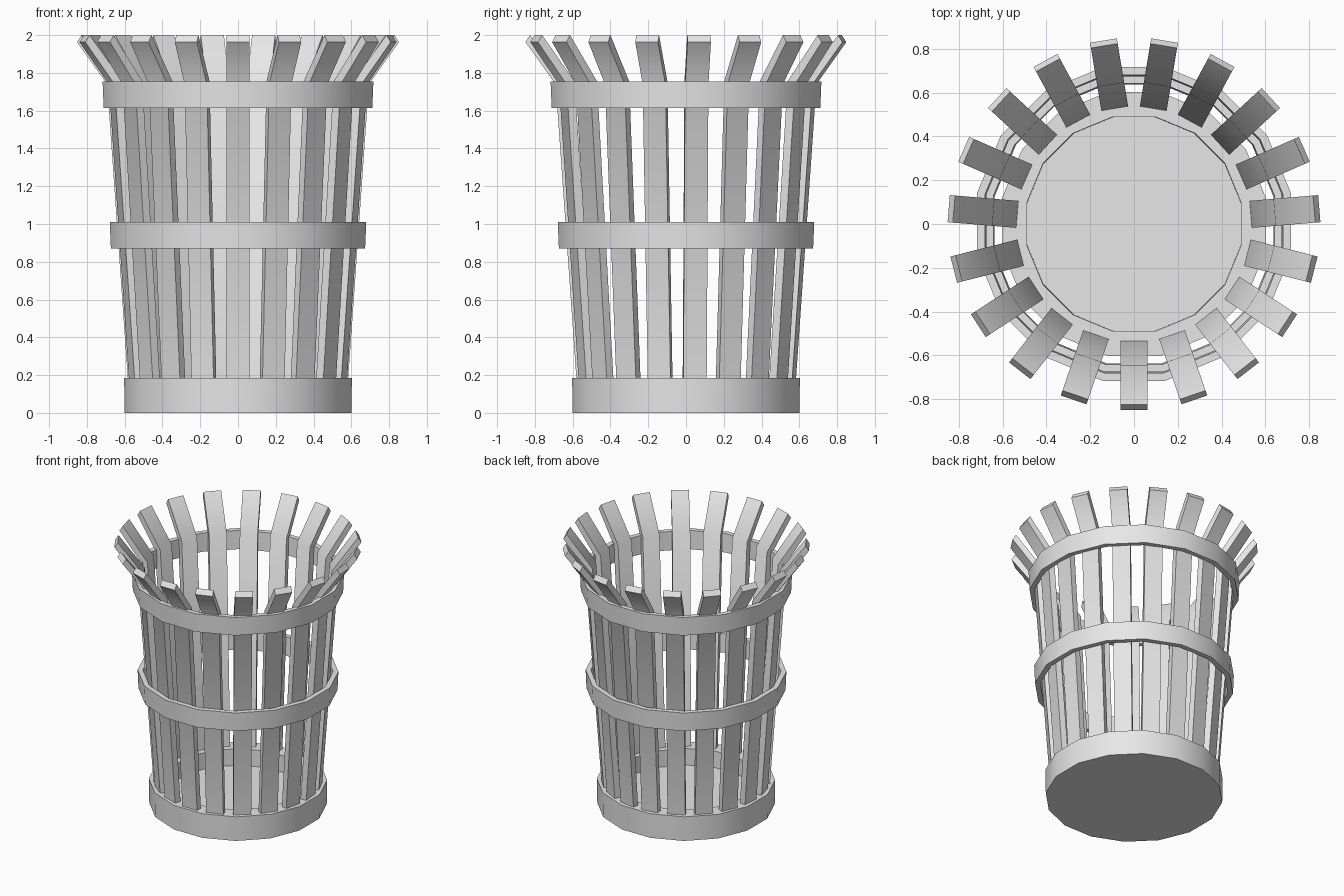
import bpy, bmesh, math
from math import cos, sin, pi

cube = bpy.data.objects.get("Cube")
if cube:
    bpy.data.objects.remove(cube, do_unlink=True)

grey = bpy.data.materials.new("light_grey")
grey.use_nodes = True
colour = (0.8, 0.8, 0.8, 1)
grey.diffuse_color = colour
grey.node_tree.nodes["Principled BSDF"].inputs["Base Color"].default_value = colour

SIDES = 16
SLATS = 19


def finish(name, bm):
    bmesh.ops.recalc_face_normals(bm, faces=bm.faces)
    mesh = bpy.data.meshes.new(name)
    bm.to_mesh(mesh)
    bm.free()
    obj = bpy.data.objects.new(name, mesh)
    bpy.context.collection.objects.link(obj)
    mesh.materials.append(grey)
    bpy.ops.object.select_all(action='DESELECT')
    obj.select_set(True)
    bpy.context.view_layer.objects.active = obj
    bpy.ops.object.shade_smooth_by_angle(angle=math.radians(40))
    return obj


def lathe(name, profile, closed):
    """Turn (flat radius, z) points into a faceted round part; open ends are capped."""
    bm = bmesh.new()
    loops = []
    for r, z in profile:
        r /= cos(pi / SIDES)
        angles = [(i + 0.5) * 2 * pi / SIDES for i in range(SIDES)]
        loops.append([bm.verts.new((r * cos(a), r * sin(a), z)) for a in angles])
    pairs = list(zip(loops, loops[1:]))
    if closed:
        pairs.append((loops[-1], loops[0]))
    else:
        bm.faces.new(loops[0])
        bm.faces.new(loops[-1])
    for low, high in pairs:
        for i in range(SIDES):
            j = (i + 1) % SIDES
            bm.faces.new((low[i], low[j], high[j], high[i]))
    return finish(name, bm)


# Solid base with a raised rim and sunken floor
lathe("base", [(0.6, 0), (0.603, 0.185), (0.49, 0.185), (0.488, 0.06)], False)

# Hoops around the slats: name, outer radius, bottom, top
for name, r, z0, z1 in (("middle_hoop", 0.673, 0.87, 1.01),
                        ("top_hoop", 0.711, 1.615, 1.755)):
    lathe(name, [(r, z0), (r + 0.006, z1), (r - 0.03, z1), (r - 0.036, z0)], True)

# Slats: straight lower part and flared tip, as (radius, z) cross-sections
outer = [(0.578, 0.15), (0.69, 1.74), (0.85, 1.963)]
inner = [(0.533, 0.15), (0.645, 1.755), (0.826, 2.0)]
HALF = 0.062
for k in range(SLATS):
    a = -pi / 2 + k * 2 * pi / SLATS
    bm = bmesh.new()
    rings = []
    for (ro, zo), (ri, zi) in zip(outer, inner):
        corners = ((ro, -HALF, zo), (ro, HALF, zo), (ri, HALF, zi), (ri, -HALF, zi))
        rings.append([bm.verts.new((r * cos(a) - t * sin(a), r * sin(a) + t * cos(a), z))
                      for r, t, z in corners])
    for low, high in zip(rings, rings[1:]):
        for i in range(4):
            j = (i + 1) % 4
            bm.faces.new((low[i], low[j], high[j], high[i]))
    bm.faces.new(rings[0])
    bm.faces.new(rings[-1])
    finish(f"slat_{k + 1}", bm)
